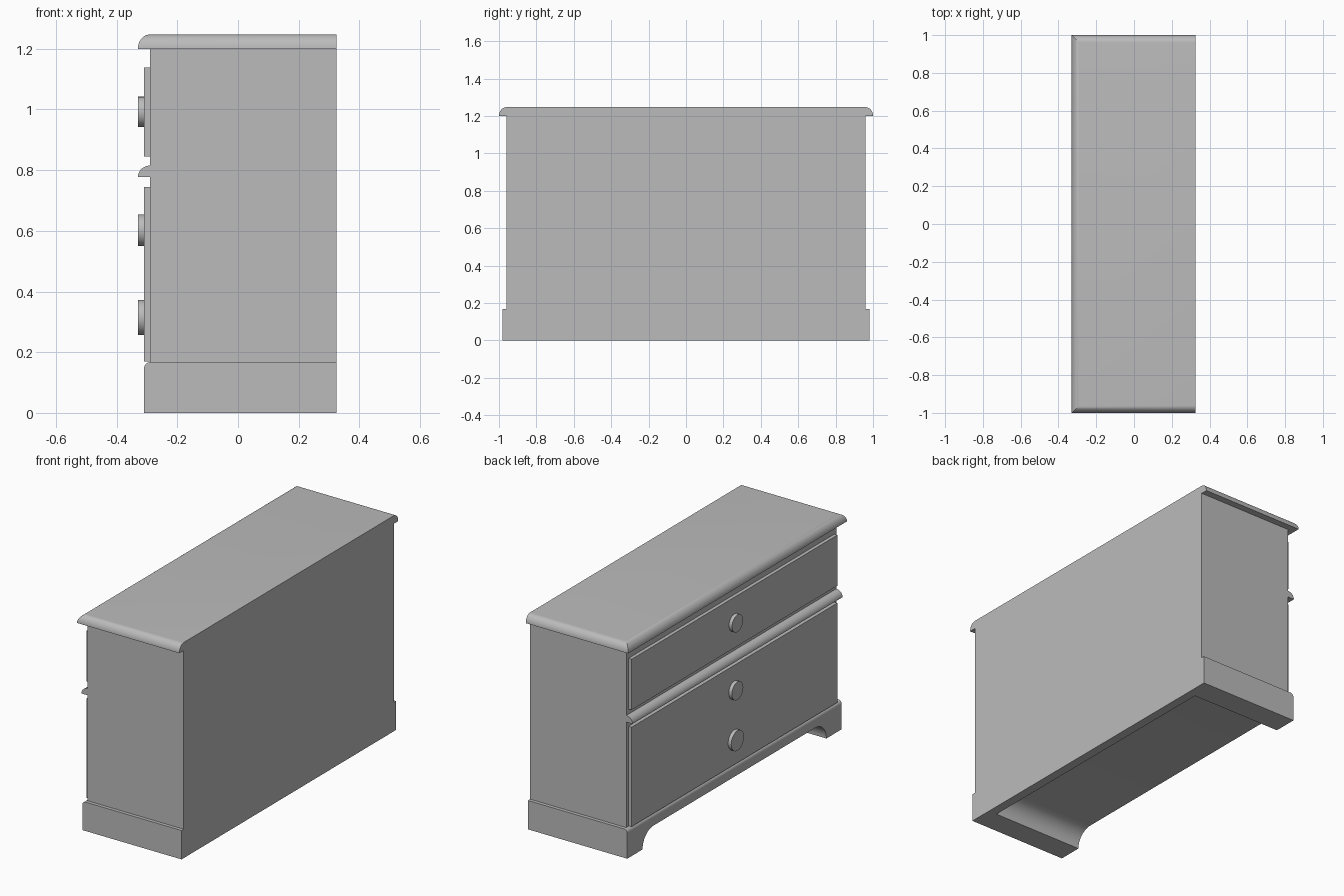
import bpy, bmesh, math

old = bpy.data.objects.get("Cube")
if old:
    bpy.data.objects.remove(old, do_unlink=True)

# Single painted finish
GREY = (0.5, 0.5, 0.5, 1)
paint = bpy.data.materials.new("plain_grey")
paint.use_nodes = True
paint.diffuse_color = GREY
paint.node_tree.nodes["Principled BSDF"].inputs["Base Color"].default_value = GREY

BACK, FACE = 0.325, -0.29      # carcass back and drawer-side planes
HALF = 0.96                    # carcass half width
STEPS = 12


def loft(name, rings):
    """Skin equal-length rings and cap both ends."""
    bm = bmesh.new()
    loops = [[bm.verts.new(p) for p in ring] for ring in rings]
    n = len(loops[0])
    for a, b in zip(loops, loops[1:]):
        for i in range(n):
            j = (i + 1) % n
            bm.faces.new((a[i], a[j], b[j], b[i]))
    bm.faces.new(loops[0][::-1])
    bm.faces.new(loops[-1])
    bmesh.ops.recalc_face_normals(bm, faces=bm.faces)
    mesh = bpy.data.meshes.new(name)
    bm.to_mesh(mesh)
    bm.free()
    mesh.materials.append(paint)
    ob = bpy.data.objects.new(name, mesh)
    bpy.context.collection.objects.link(ob)
    return ob


def box(name, x0, x1, half, z0, z1):
    return loft(name, [[(x0, -half, z), (x1, -half, z), (x1, half, z), (x0, half, z)]
                       for z in (z0, z1)])


def along_y(name, profile, half):
    return loft(name, [[(x, y, z) for x, z in profile] for y in (-half, half)])


def quarter(ca, cb, ra, rb):
    """Quarter ellipse from the first axis to the second."""
    angles = [math.pi / 2 * i / STEPS for i in range(STEPS + 1)]
    return [(ca + ra * math.cos(t), cb + rb * math.sin(t)) for t in angles]


def smooth(ob):
    bpy.ops.object.select_all(action="DESELECT")
    ob.select_set(True)
    bpy.context.view_layer.objects.active = ob
    bpy.ops.object.shade_smooth_by_angle(angle=math.radians(30))


# Carcass
box("carcass", FACE, BACK, HALF, 0.167, 1.2)

# Top board, rounded on the drawer side and both ends
rings = []
for out, z in quarter(0, 1.2, 0.04, 0.047):
    x, y = FACE - out, HALF + out
    rings.append([(x, -y, z), (BACK, -y, z), (BACK, y, z), (x, y, z)])
smooth(loft("top_board", rings))

# Rounded rail between the drawers
rail = [(FACE, 0.777)] + quarter(FACE, 0.777, -0.04, 0.038)
smooth(along_y("middle_rail", rail, HALF))

# Plinth with a rounded upper edge and an arched opening between the feet
edge = quarter(FACE, 0.145, -0.02, 0.022)
plinth = along_y("plinth", [(BACK, 0), (-0.31, 0)] + edge + [(BACK, 0.167)], 0.98)
side = [(0.84, -0.05)] + quarter(0.74, 0, 0.1, 0.1)
arch = side + [(-y, z) for y, z in reversed(side)]
cutter = loft("arch_cutter", [[(x, y, z) for y, z in arch] for x in (-0.4, 0.272)])
cutter.hide_render = True
cut = plinth.modifiers.new("arch", "BOOLEAN")
cut.operation = "DIFFERENCE"
cut.solver = "EXACT"
cut.object = cutter
bpy.context.view_layer.objects.active = plinth
bpy.ops.object.modifier_apply(modifier=cut.name)
bpy.data.objects.remove(cutter, do_unlink=True)
smooth(plinth)

# Drawer fronts
for name, low, high in (("upper", 0.845, 1.138), ("lower", 0.17, 0.745)):
    box(name + "_drawer_front", -0.31, FACE, 0.94, low, high)

# Round knobs
for name, z, radius in (("upper", 0.992, 0.05), ("middle", 0.602, 0.052), ("lower", 0.314, 0.058)):
    turns = [2 * math.pi * i / 48 for i in range(48)]
    knob = loft(name + "_knob", [[(x, radius * math.cos(t), z + radius * math.sin(t))
                                  for t in turns] for x in (-0.31, -0.33)])
    smooth(knob)
